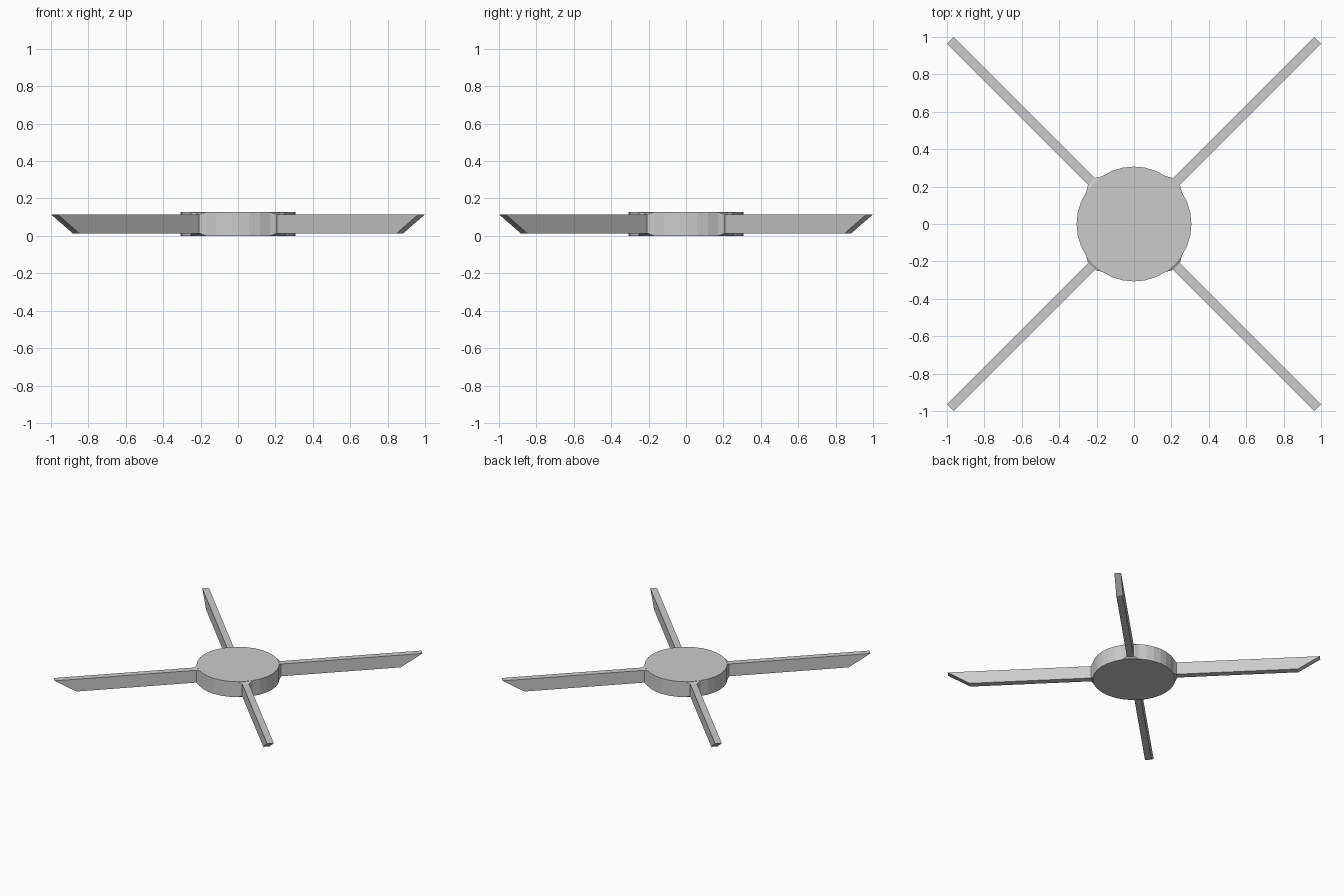
import bpy, bmesh
from math import pi
from mathutils import Matrix

if "Cube" in bpy.data.objects:
    bpy.data.objects.remove(bpy.data.objects["Cube"])

HUB_R, HUB_H = 0.307, 0.127
Z0, Z1 = 0.014, 0.115      # arm bottom and top


def add_object(name, bm, angle=0.0):
    bmesh.ops.recalc_face_normals(bm, faces=bm.faces)
    bmesh.ops.transform(bm, matrix=Matrix.Rotation(angle, 4, 'Z'), verts=bm.verts)
    mesh = bpy.data.meshes.new(name)
    bm.to_mesh(mesh)
    bm.free()
    obj = bpy.data.objects.new(name, mesh)
    bpy.context.collection.objects.link(obj)
    return obj


def loft(name, sections, angle):
    """Box along +x; each section is four (x, y, z) corners."""
    bm = bmesh.new()
    a, b = [[bm.verts.new(p) for p in s] for s in sections]
    bm.faces.new(a)
    bm.faces.new(b)
    for i in range(4):
        j = (i + 1) % 4
        bm.faces.new((a[i], a[j], b[j], b[i]))
    return add_object(name, bm, angle)


def section(x_low, x_high, half, low, high):
    return [(x_low, -half, low), (x_low, half, low),
            (x_high, half, high), (x_high, -half, high)]


# Round 32-sided hub
bm = bmesh.new()
bmesh.ops.create_cone(bm, cap_ends=True, segments=32, radius1=HUB_R, radius2=HUB_R,
                      depth=HUB_H, matrix=Matrix.Translation((0, 0, HUB_H / 2)))
add_object("hub", bm)

# Four diagonal arms, each with a tapered socket on the hub
for k in range(4):
    angle = pi / 4 + k * pi / 2
    loft(f"arm_socket_{k + 1}",
         [section(0.301, 0.301, 0.06, 0, HUB_H),
          section(0.319, 0.319, 0.03, Z0, Z1)], angle)
    # Arm with a tip undercut towards the bottom
    loft(f"arm_{k + 1}",
         [section(0.29, 0.29, 0.025, Z0, Z1),
          section(1.225, 1.389, 0.025, Z0, Z1)], angle)
